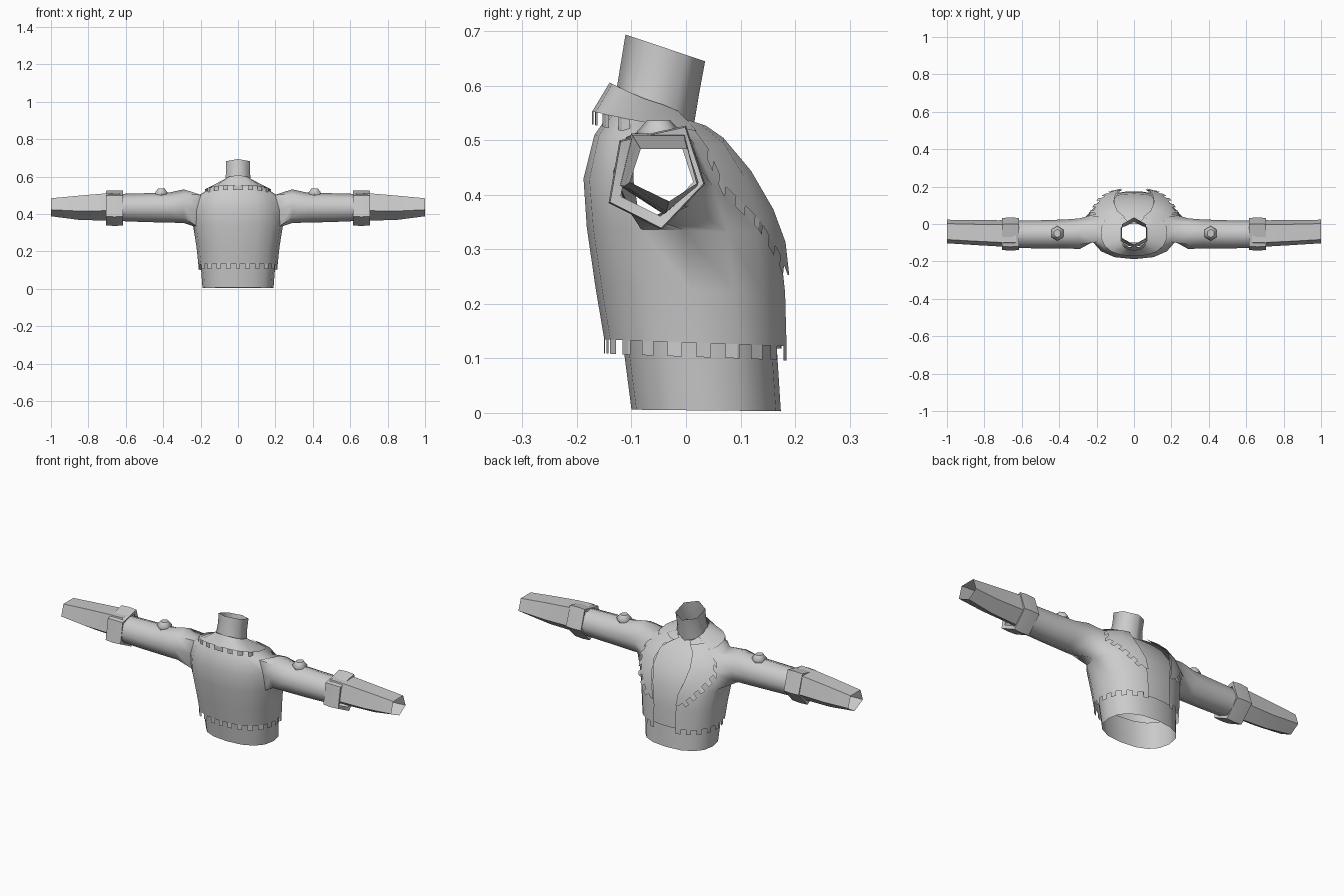
import bpy, bmesh, math
from mathutils import Vector

if "Cube" in bpy.data.objects:
    bpy.data.objects.remove(bpy.data.objects["Cube"])

grey = bpy.data.materials.new("light grey")
grey.diffuse_color = (0.6, 0.6, 0.6, 1)
grey.use_nodes = True
grey.node_tree.nodes["Principled BSDF"].inputs["Base Color"].default_value = grey.diffuse_color


def finish(name, bm, angle=40):
    """Turn a half model (x >= 0) into a mirrored, smooth shaded object."""
    bmesh.ops.recalc_face_normals(bm, faces=bm.faces)
    me = bpy.data.meshes.new(name)
    bm.to_mesh(me)
    bm.free()
    me.materials.append(grey)
    ob = bpy.data.objects.new(name, me)
    bpy.context.collection.objects.link(ob)
    bpy.ops.object.select_all(action='DESELECT')
    ob.select_set(True)
    bpy.context.view_layer.objects.active = ob
    bpy.ops.object.shade_smooth_by_angle(angle=math.radians(angle))
    mod = ob.modifiers.new("mirror", 'MIRROR')
    mod.merge_threshold = 0.0005
    return ob


def loft(bm, rows, closed=False, skip=()):
    """Skin rows of points with quads; skip holds (row, column) holes."""
    vs = [[bm.verts.new(p) for p in r] for r in rows]
    n = len(rows[0])
    for r in range(len(rows) - 1):
        for c in range(n if closed else n - 1):
            if (r, c) not in skip:
                d = (c + 1) % n
                bm.faces.new((vs[r][c], vs[r][d], vs[r + 1][d], vs[r + 1][c]))
    return vs


def fringe(bm, line, drop, step=0.027):
    """Hang square teeth at even spacing under a polyline."""
    line = [Vector(p) for p in line]
    travelled = 0.0
    for a, b in zip(line, line[1:]):
        length = (b - a).length
        s = 0.0
        while s < length - 1e-6:
            k = int((travelled + s) / step + 1e-5)
            e = min(length, (k + 1) * step - travelled)
            if k % 2 == 0 and e - s > 0.002:
                p, q = a.lerp(b, s / length), a.lerp(b, e / length)
                d = Vector(drop)
                bm.faces.new([bm.verts.new(v) for v in (p, q, q + d, p + d)])
            s = max(e, s + 1e-4)
        travelled += length


# Jacket sections: front z, back z, front y, back y, half width, back gap
SECTIONS = [
    (.135, .122, -.150, .189, .212, .065),
    (.23, .22, -.166, .186, .222, .065),
    (.34, .33, -.182, .176, .240, .080),
    (.43, .41, -.188, .142, .236, .105),
    (.51, .485, -.168, .088, .212, .100),
    (.550, .512, -.140, .050, .160, .065),
    (.600, .530, -.126, .016, .069, .030)]
P = 0.85


def section_point(s, phi):
    zf, zb, yf, yb, hx, _ = s
    c, w = math.cos(phi), max(0, math.sin(phi))
    y = (yf + yb) / 2 + (yb - yf) / 2 * math.copysign(abs(c) ** P, c)
    x = hx * w ** P if w > 1e-6 else 0
    return Vector((x, y, zb + (zf - zb) * (1 - c) / 2))


def angle_at(s, x):
    return math.asin(min(1, x / s[4]) ** (1 / P))


def on_back(x, z, out=0.0):
    """Point on the back of the jacket at a width and height."""
    for a, b in zip(SECTIONS, SECTIONS[1:]):
        if z <= b[1]:
            break
    t = (z - a[1]) / (b[1] - a[1])
    s = [u + (v - u) * t for u, v in zip(a, b)]
    p = section_point(s, angle_at(s, x))
    return p + Vector((0.3 * out, out, 0.3 * out))


# Jacket with sleeves: half shell, open at the back, arm hole in the side
rows = []
for s in SECTIONS:
    a = angle_at(s, s[5])
    phis = [a, max(math.pi / 8, a + 0.12)] + [i * math.pi / 8 for i in range(2, 9)]
    rows.append([section_point(s, f) for f in phis])
bm = bmesh.new()
hole = [(r, c) for r in (2, 3) for c in (3, 4)]
v = loft(bm, rows, skip=hole)
prev = [v[2][3], v[2][4], v[2][5], v[3][5], v[4][5], v[4][4], v[4][3], v[3][3]]
bm.verts.remove(v[3][4])
# sleeve rings: x, centre y, centre z, radius y, radius z
for x, cy, cz, ry, rz in [(.29, -.052, .442, .082, .090), (.37, -.053, .434, .077, .080),
                          (.50, -.055, .434, .075, .077), (.65, -.055, .435, .074, .072)]:
    ring = []
    for i in range(8):
        a = -math.pi / 4 - i * math.pi / 4
        ring.append(bm.verts.new((x, cy + ry * math.cos(a), cz + rz * math.sin(a))))
    for i in range(8):
        j = (i + 1) % 8
        bm.faces.new((prev[i], prev[j], ring[j], ring[i]))
    prev = ring
fringe(bm, rows[0], (0, 0, -.026))
finish("jacket", bm, 50)

# Waist tube
bm = bmesh.new()
loft(bm, [[section_point(s, i * math.pi / 8) for i in range(9)] for s in
          [(.006, .003, -.100, .174, .190, 0), (.16, .16, -.120, .164, .202, 0)]])
finish("waist", bm)

# Back panel seen through the jacket opening
bm = bmesh.new()
panel = []
for s in SECTIONS:
    w = s[5] + 0.02
    panel.append([on_back(min(f * w, s[4]), s[1], -0.014) - Vector((f and 0 or -.0042, 0, 0))
                  for f in (0, .5, 1)])
loft(bm, panel)
finish("back_panel", bm)

# Neck: open six-sided tube with a slanted top
bm = bmesh.new()
neck = []
for yf, yb, zf, zb, r in [(-.128, .014, .590, .525, .080), (-.119, .024, .645, .585, .073),
                          (-.111, .035, .694, .645, .075)]:
    neck.append([])
    for i in range(4):
        c, w = math.cos(i * math.pi / 3), math.sin(i * math.pi / 3)
        t = (1 - c) / 2
        neck[-1].append((r * w if 0 < i < 3 else 0, yb + (yf - yb) * t, zb + (zf - zb) * t))
loft(bm, neck)
finish("neck", bm, 65)

# Collar cape: flares from the neck base, fringed at the front
bm = bmesh.new()
inner, outer = [], []
for i in range(7):
    f = math.radians(60 + 20 * i)
    inner.append(section_point((.606, .536, -.140, .022, .076, 0), f))
    outer.append(section_point((.553, .505, -.172, .075, .178, 0), f))
loft(bm, [inner, outer])
fringe(bm, outer[::-1][:5], (0, 0, -.024))
finish("collar", bm, 50)

# Lapels: flaps folded over the back of the jacket, fringed on the outer edge
bm = bmesh.new()
inside = [(.045, .522), (.085, .500), (.105, .44), (.095, .37), (.075, .31), (.065, .25)]
outside = [(.110, .520), (.195, .475), (.215, .41), (.175, .35), (.125, .29), (.080, .25)]
lap = []
for (xa, za), (xb, zb) in zip(inside, outside):
    lap.append([on_back(xa + (xb - xa) * t, za + (zb - za) * t, .010) for t in (0, .5, 1)])
loft(bm, lap)
fringe(bm, [r[2] for r in lap[1:]], (.018, -.002, -.018))
finish("lapels", bm, 50)

# Forearms: open five-sided tapering tubes
FORE = [(-.048, .046), (.047, .046), (.070, -.015), (.010, -.050), (-.070, -.015)]
bm = bmesh.new()
loft(bm, [[(x, cy + y * ky, cz + z * kz) for y, z in FORE] for x, cy, cz, ky, kz in
          [(.63, -.050, .441, 1.05, 1.55), (.72, -.050, .440, 1.0, 1.5),
           (.85, -.046, .436, .95, 1.35), (1.0, -.040, .438, .90, 1.0)]], closed=True)
finish("forearms", bm, 50)

# Arm bands: thick five-sided rings
BAND = [(-.122, .500), (.0, .527), (.035, .420), (-.045, .336), (-.142, .385)]
C = (-.052, .434)
bm = bmesh.new()
loft(bm, [[(x, C[0] + (y - C[0]) * k, C[1] + (z - C[1]) * k) for y, z in BAND]
          for x, k in [(.62, .75), (.615, .97), (.66, 1), (.705, .97), (.70, .75)]], closed=True)
finish("arm_bands", bm, 35)

# Sleeve studs: low six-sided domes
bm = bmesh.new()
stud = loft(bm, [[(.41 + .037 * k * math.sin(i * math.pi / 3),
                   -.05 + .040 * k * math.cos(i * math.pi / 3), z) for i in range(6)]
                 for z, k in [(.500, .9), (.516, 1), (.536, .55)]], closed=True)
bm.faces.new(stud[-1])
finish("sleeve_studs", bm, 50)
